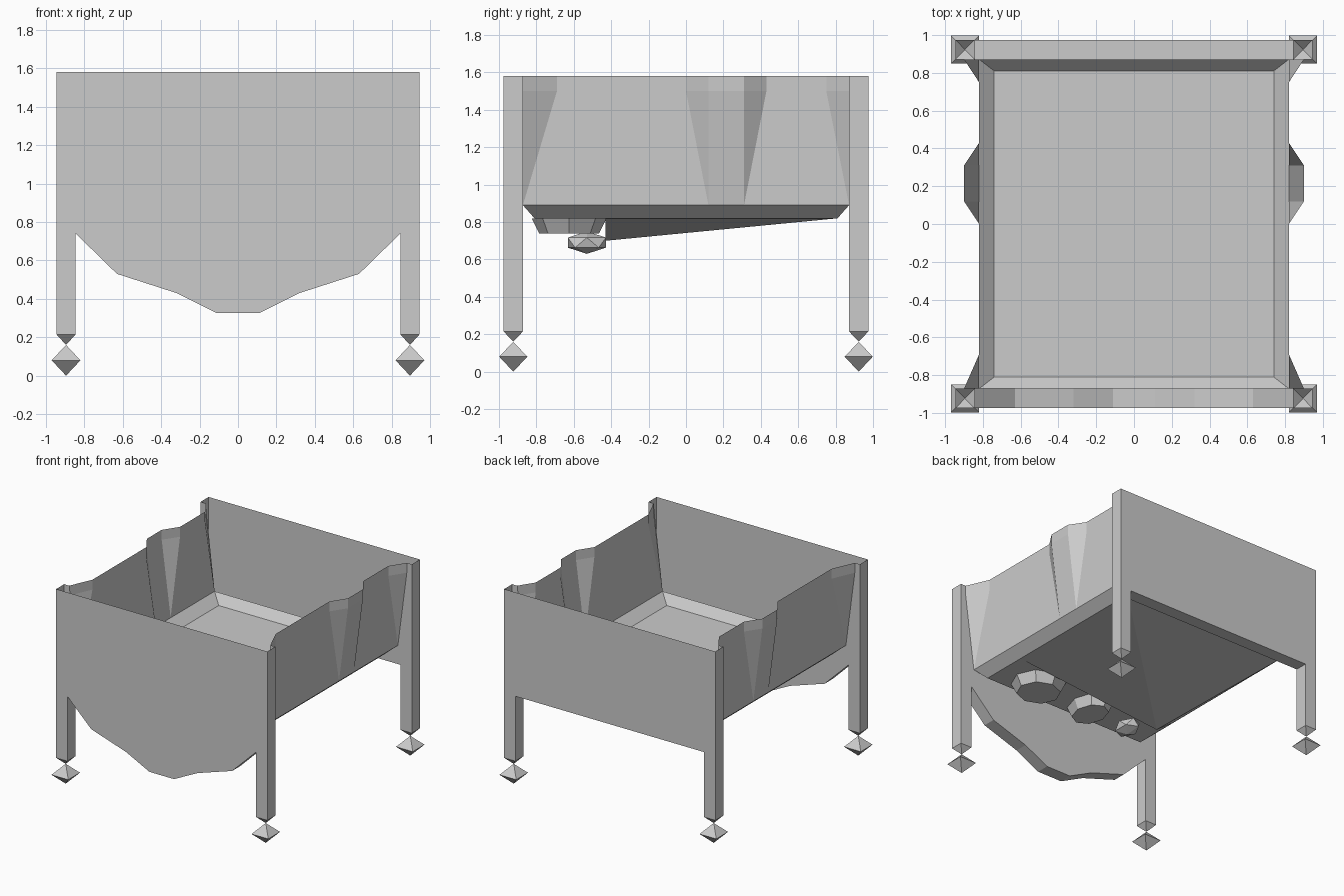
import bpy, bmesh, math
from mathutils import Matrix

cube = bpy.data.objects.get("Cube")
if cube:
    bpy.data.objects.remove(cube, do_unlink=True)

grey = bpy.data.materials.new("plain grey")
grey.use_nodes = True
COLOUR = (0.6, 0.6, 0.6, 1)
grey.diffuse_color = COLOUR
grey.node_tree.nodes["Principled BSDF"].inputs["Base Color"].default_value = COLOUR

TOP, RIM, FLOOR, SKIRT, ANKLE = 1.58, 0.89, 0.82, 0.74, 0.215
OX, OY = 0.945, 0.975       # outer shell
IX, IY = 0.845, 0.872       # inner faces of the posts and end panels
WX, FLARE = 0.82, 0.90      # side wall and its bulges


def finish(name, bm):
    bmesh.ops.remove_doubles(bm, verts=bm.verts, dist=0.0005)
    bmesh.ops.recalc_face_normals(bm, faces=bm.faces)
    mesh = bpy.data.meshes.new(name)
    bm.to_mesh(mesh)
    bm.free()
    mesh.materials.append(grey)
    obj = bpy.data.objects.new(name, mesh)
    bpy.context.collection.objects.link(obj)
    return obj


def sheet(name, polygons):
    bm = bmesh.new()
    for points in polygons:
        bm.faces.new([bm.verts.new(p) for p in points])
    return finish(name, bm)


def strip(a, b):
    """Quads joining two rows of points."""
    return [(a[i], a[i + 1], b[i + 1], b[i]) for i in range(len(a) - 1)]


# Hollow end panels, open at the top; the front one has a scalloped skirt
def end_panel(name, side, half):
    profile = [(-x, z) for x, z in half] + [(x, z) for x, z in reversed(half)]
    y_out, y_in = side * OY, side * IY
    outer = [(x, y_out, z) for x, z in profile]
    inner = [(x, y_in, z) for x, z in profile]
    polygons = strip(outer, [(x, y_out, TOP) for x, z in profile])
    polygons += strip(inner, [(x, y_in, RIM) for x, z in profile])
    polygons += strip(outer, inner)
    sheet(name, polygons)


end_panel("front_panel", -1, [(IX, SKIRT), (0.63, 0.53), (0.32, 0.43), (0.11, 0.325)])
end_panel("back_panel", 1, [(IX, SKIRT)])

# Hollow corner posts with pointed ends, each resting on a diamond foot
for sy, end in ((-1, "front"), (1, "back")):
    for sx, hand in ((-1, "right"), (1, "left")):
        ox, oy, ix, iy = sx * OX, sy * OY, sx * IX, sy * IY
        cx, cy = (ox + ix) / 2, (oy + iy) / 2
        ring = [(ox, oy), (ix, oy), (ix, iy), (ox, iy)]
        low = [(x, y, ANKLE) for x, y in ring]
        polygons = [
            [low[0], low[1], (ix, oy, TOP), (ox, oy, TOP)],
            [low[0], low[3], (ox, iy, TOP), (ox, oy, TOP)],
            [low[1], low[2], (ix, iy, SKIRT), (ix, oy, SKIRT)],
            [low[3], low[2], (ix, iy, SKIRT), (sx * WX, iy, RIM),
             (sx * FLARE, iy, TOP), (ox, iy, TOP)],
        ]
        tip = (cx, cy, 0.16)
        polygons += [[low[i], low[(i + 1) % 4], tip] for i in range(4)]
        sheet(f"{end}_{hand}_post", polygons)

        bm = bmesh.new()
        for z, turn in ((0.12, 0), (0.04, math.pi)):
            place = (Matrix.Translation((cx, cy, z)) @ Matrix.Rotation(turn, 4, "X")
                     @ Matrix.Rotation(math.pi / 4, 4, "Z"))
            bmesh.ops.create_cone(bm, segments=4, radius1=0.075 * math.sqrt(2), radius2=0,
                                  depth=0.08, cap_ends=False, matrix=place)
        finish(f"{end}_{hand}_foot", bm)

# Thin side walls that bulge outward towards the top: (y at the rim, y at the top, x at the top)
stations = [(-IY, -IY, FLARE), (-IY, -0.69, WX), (0.12, 0.0, WX), (0.12, 0.12, FLARE),
            (0.31, 0.31, FLARE), (0.31, 0.43, WX), (IY, 0.75, WX), (IY, IY, FLARE)]
for sx, hand in ((-1, "right"), (1, "left")):
    rows = [[(sx * WX, yb, RIM) for yb, yt, x in stations]]
    for z in (1.5, TOP):
        rows.append([(sx * x, yt, z) for yb, yt, x in stations])
    bm = bmesh.new()
    for quad in strip(rows[0], rows[1]) + strip(rows[1], rows[2]):
        corners = list(dict.fromkeys(quad))
        bm.faces.new([bm.verts.new(p) for p in corners])
    finish(f"{hand}_wall", bm)

# Shallow tray with sloping edges
FX, FY = 0.74, 0.81
signs = [(-1, -1), (1, -1), (1, 1), (-1, 1)]
rim = [(a * WX, b * IY, RIM) for a, b in signs]
floor = [(a * FX, b * FY, FLOOR) for a, b in signs]
sheet("tray", strip(rim + rim[:1], floor + floor[:1]) + [floor])

# Sloping keel below the tray
a, b = (FX, FY, FLOOR), (FX, -0.43, FLOOR)
c, d, e = (-0.58, -0.43, 0.70), (-FX, FY, FLOOR), (-FX, -0.43, FLOOR)
sheet("tray_keel", [(a, b, c), (a, c, d), (d, c, e), (b, c, e)])

# Faceted lumps hanging under the front of the tray
for name, x, width in (("large_lump", 0.4, 0.21), ("small_lump", -0.1, 0.15)):
    bm = bmesh.new()
    bmesh.ops.create_cone(bm, segments=8, radius1=0.8, radius2=1, depth=0.08, cap_ends=True,
                          matrix=Matrix.Translation((x, -0.625, 0.78))
                          @ Matrix.Diagonal((width, 0.2, 1, 1)))
    finish(name, bm)
bm = bmesh.new()
bmesh.ops.create_icosphere(bm, subdivisions=1, radius=1,
                           matrix=Matrix.Translation((-0.38, -0.53, 0.69))
                           @ Matrix.Diagonal((0.09, 0.12, 0.06, 1)))
finish("knob", bm)
